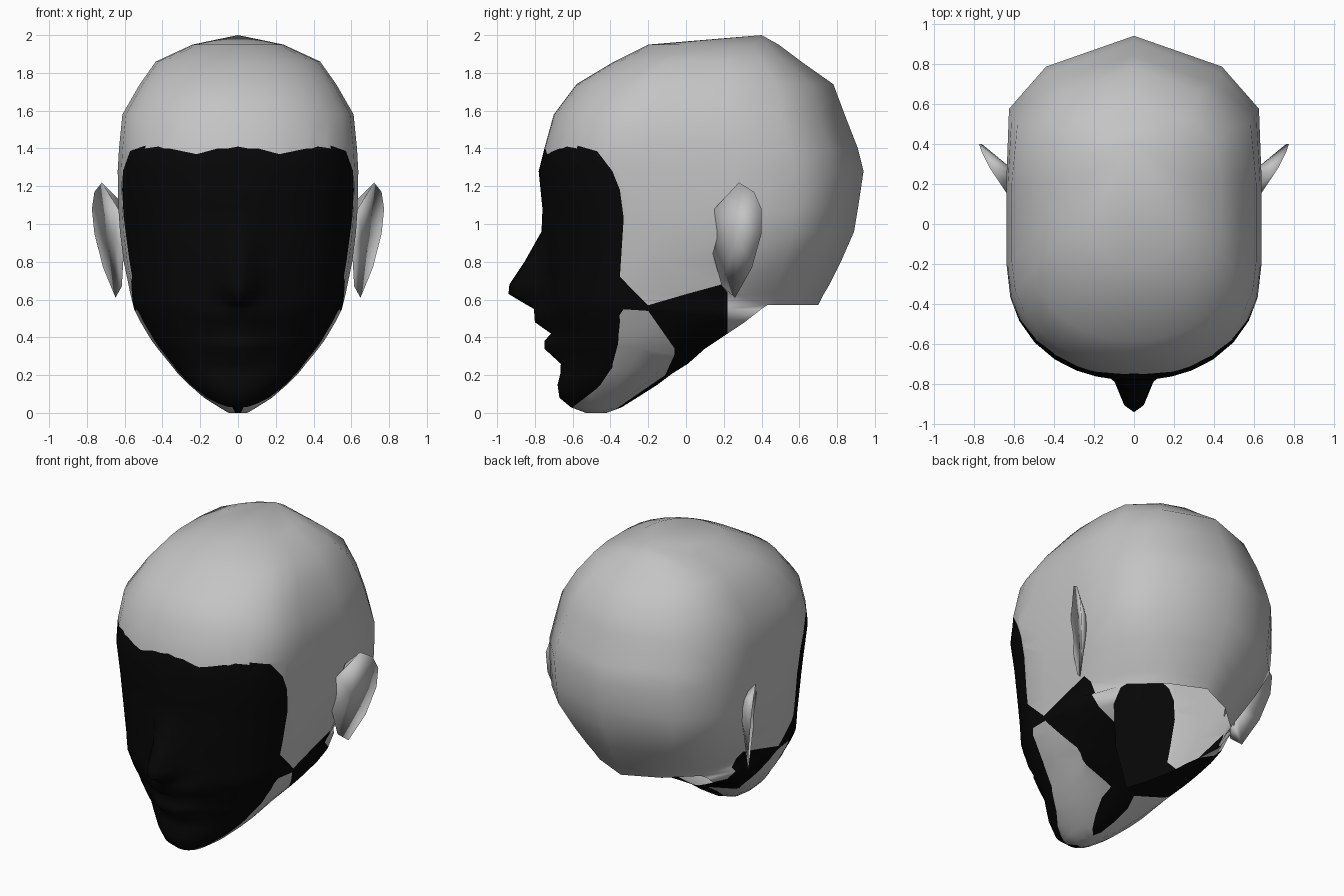
import bpy
import bmesh
import math

cube = bpy.data.objects.get("Cube")
if cube:
    bpy.data.objects.remove(cube, do_unlink=True)


def material(name, value):
    mat = bpy.data.materials.new(name)
    mat.use_nodes = True
    color = (value, value, value, 1)
    mat.diffuse_color = color
    mat.node_tree.nodes["Principled BSDF"].inputs["Base Color"].default_value = color
    return mat


GREY = material("light grey", 0.55)
BLACK = material("black", 0.002)


def finish(bm, name, mats):
    """Turn a half mesh into a smooth mirrored object."""
    mesh = bpy.data.meshes.new(name)
    bm.to_mesh(mesh)
    bm.free()
    for mat in mats:
        mesh.materials.append(mat)
    for poly in mesh.polygons:
        poly.use_smooth = True
    obj = bpy.data.objects.new(name, mesh)
    bpy.context.scene.collection.objects.link(obj)
    mirror = obj.modifiers.new("mirror", "MIRROR")
    mirror.use_clip = True
    return obj


def interpolate(points, t):
    for (a, u), (b, v) in zip(points, points[1:]):
        if a <= t <= b:
            return u + (v - u) * (t - a) / (b - a)
    return 0


def inside(poly, a, b):
    hit = False
    for (p, q), (r, s) in zip(poly, poly[1:] + poly[:1]):
        if (q > b) != (s > b) and a < (r - p) * (b - q) / (s - q) + p:
            hit = not hit
    return hit


# Jaw rings: height, front, half width, widest y, rear end x, rear end y
JAW = [
    (0, -.53, .05, -.48, 0, -.42), (.03, -.61, .1, -.47, 0, -.34),
    (.08, -.67, .18, -.42, 0, -.26), (.15, -.68, .26, -.36, 0, -.15),
    (.21, -.665, .32, -.31, 0, -.07), (.26, -.655, .36, -.28, .1, .01),
    (.34, -.68, .425, -.24, .23, .1), (.38, -.69, .455, -.22, .28, .16),
    (.42, -.69, .48, -.21, .34, .22), (.48, -.72, .515, -.2, .42, .31),
    (.55, -.73, .55, -.2, .44, .4),
]
# Skull rings: height, front, half width, widest y, back
SKULL = [
    (.57, -.74, .555, -.2, .7), (.63, -.74, .57, -.18, .73),
    (.68, -.74, .58, -.16, .76), (.8, -.745, .605, -.13, .82),
    (.96, -.755, .625, -.12, .89), (1.08, -.76, .633, -.14, .91),
    (1.28, -.78, .637, -.2, .94), (1.4, -.75, .63, -.22, .91),
    (1.58, -.7, .612, -.18, .84), (1.74, -.58, .52, -.1, .78),
    (1.86, -.38, .435, 0, .61), (1.95, -.2, .24, .1, .49),
]
# Centre line relief (height, depth) for the mouth and nose
LIPS = [(.25, 0), (.34, .07), (.38, .06), (.42, .025), (.48, .08), (.55, .075), (.57, 0)]
NOSE = [(.55, 0), (.57, .1), (.63, .2), (.68, .195), (.8, .11), (.96, .01), (1.08, 0)]
COLUMNS = (0, .085, .17, .3, .45, .62, .78, .9, .97, 1)
# Rear outline as fractions of width and depth: at the base, the middle and the crown
BASE = ((.95, .38), (.75, .7), (.42, .88), (0, 1))
MIDDLE = ((1, .38), (.98, .68), (.69, .865), (0, 1))
CROWN = ((1, .36), (.94, .66), (.63, .865), (0, 1))


def front_points(z, front, width, mid):
    for f in COLUMNS:
        x = width * f
        y = mid + (front - mid) * (1 - f ** 2.2) ** (1 / 2.2)
        for relief, reach in ((LIPS, .2), (NOSE, .12)):
            y -= interpolate(relief, z) * min(1, max(0, 1.4 * (1 - x / reach)))
        # Shallow eye socket
        y += .04 * math.exp(-((x - .25) / .1) ** 2 - ((z - 1.07) / .08) ** 2)
        yield x, y, z


def back_points(z, width, mid, back):
    for low, centre, high in zip(BASE, MIDDLE, CROWN):
        f, g = (interpolate([(.5, low[k]), (.57, low[k]), (.95, centre[k]),
                             (1.3, centre[k]), (1.7, high[k]), (2, high[k])], z)
                for k in (0, 1))
        yield width * f, mid + (back - mid) * g, z


# Head shell, open at the neck
bm = bmesh.new()
rings = []
for z, front, width, mid, end_x, end_y in JAW:
    pts = list(front_points(z, front, width, mid))
    pts.append((width * .9 + end_x * .1, mid + (end_y - mid) * .65, z))
    pts.append((end_x, end_y, z))
    rings.append([bm.verts.new(p) for p in pts])
for z, front, width, mid, back in SKULL:
    pts = list(front_points(z, front, width, mid))
    pts += back_points(z, width, mid, back)
    rings.append([bm.verts.new(p) for p in pts])
for low, high in zip(rings, rings[1:]):
    for i in range(min(len(low), len(high)) - 1):
        bm.faces.new((low[i], low[i + 1], high[i + 1], high[i]))
bm.faces.new(rings[0][::-1])
apex = bm.verts.new((0, .4, 2))
for a, b in zip(rings[-1], rings[-1][1:]):
    bm.faces.new((a, b, apex))

# Outlines of the black mask and the grey jaw strip, as (y, z)
MASK = [(-.6, 1.41), (-.54, 1.405), (-.47, 1.385), (-.39, 1.28), (-.35, 1.18), (-.33, 1.03),
        (-.35, .72), (-.2, .57), (.04, .64), (.2, .68), (.22, .64),
        (.22, .3), (0, -.1), (-1, -.1), (-1, 1.41)]
STRIP = [(-.33, .55), (-.2, .54), (-.06, .34), (-.06, .31), (-.11, .2), (-.35, .035),
         (-.46, -.03), (-.6, .03), (-.47, .13), (-.39, .24), (-.36, .36), (-.35, .52)]
# Scalloped hairline, as (x, z)
HAIRLINE = [(0, 1.41), (.1, 1.4), (.22, 1.37), (.34, 1.395), (.42, 1.41)]


def cut(p, q, axis, limit):
    """Slice the faces that a colour border passes through."""
    faces = []
    for face in bm.faces:
        if face.calc_center_median().y > limit:
            continue
        us = [v.co[axis] for v in face.verts]
        zs = [v.co.z for v in face.verts]
        if (max(us) >= min(p[0], q[0]) and min(us) <= max(p[0], q[0])
                and max(zs) >= min(p[1], q[1]) and min(zs) <= max(p[1], q[1])):
            faces.append(face)
    if not faces:
        return
    co, normal = [0, 0, p[1]], [0, 0, q[0] - p[0]]
    co[axis] = p[0]
    normal[axis] = p[1] - q[1]
    geom = set(faces)
    for face in faces:
        geom.update(face.edges)
        geom.update(face.verts)
    bmesh.ops.bisect_plane(bm, geom=list(geom), dist=.0005, plane_co=co, plane_no=normal)


for outline in (MASK[:12], STRIP):
    for p, q in zip(outline, outline[1:]):
        cut(p, q, 1, 1)
cut(STRIP[-1], STRIP[0], 1, 1)
for p, q in zip(HAIRLINE, HAIRLINE[1:]):
    cut(p, q, 0, -.4)

for face in bm.faces:
    c = face.calc_center_median()
    dark = inside(MASK, c.y, c.z) and not inside(STRIP, c.y, c.z)
    if c.x < .42 and c.y < -.4 and c.z > 1.3:
        dark = c.z < interpolate(HAIRLINE, c.x)
    face.material_index = int(dark)
finish(bm, "head", (GREY, BLACK))

# Ears: thin swept blades with a hollow front and a narrow root
EAR = [(.15, 1.08), (.28, 1.22), (.36, 1.17), (.4, 1.08), (.4, .95),
       (.35, .77), (.26, .61), (.19, .67), (.14, .85)]
bm = bmesh.new()
rim = [bm.verts.new((.62 + .56 * (y - .14) - .1 * (1 - z), y, z)) for y, z in EAR]
root = [bm.verts.new((.615, .2 + (y - .2) * .4, .95 + (z - .95) * .6)) for y, z in EAR]
hollow = bm.verts.new((.655, .27, .93))
for i in range(len(rim)):
    j = (i + 1) % len(rim)
    bm.faces.new((rim[i], rim[j], hollow))
    bm.faces.new((rim[j], rim[i], root[i], root[j]))
bmesh.ops.recalc_face_normals(bm, faces=bm.faces)
# The root is open inside the skull, so make sure the hollow faces outward
if hollow.link_faces[0].normal.x < 0:
    bmesh.ops.reverse_faces(bm, faces=bm.faces)
finish(bm, "ears", (GREY,))
